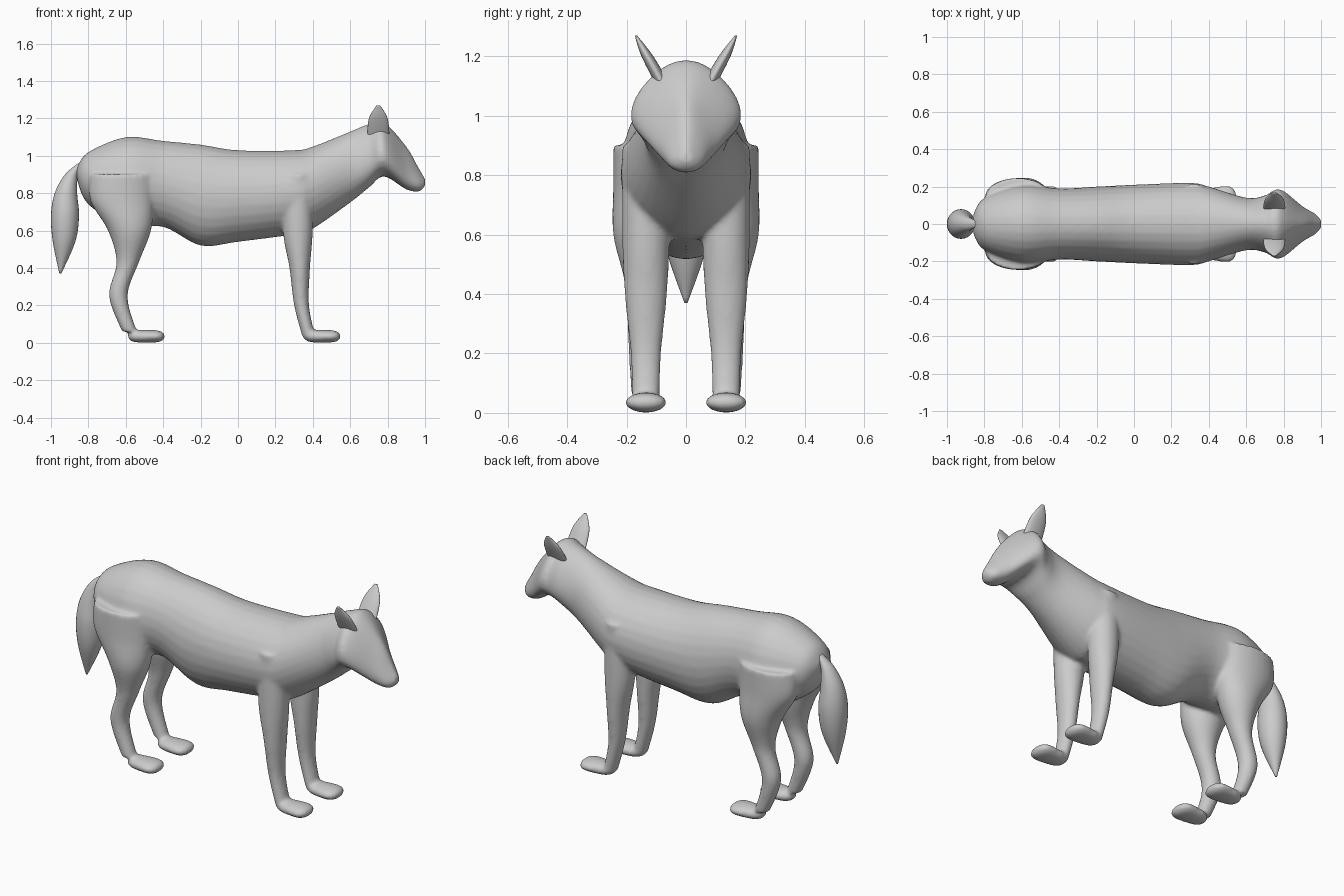
import bpy, bmesh, math
from mathutils import Vector

cube = bpy.data.objects.get("Cube")
if cube:
    bpy.data.objects.remove(cube)

grey = bpy.data.materials.new("plain grey")
grey.use_nodes = True
colour = (0.6, 0.6, 0.6, 1)
grey.diffuse_color = colour
grey.node_tree.nodes["Principled BSDF"].inputs["Base Color"].default_value = colour


def smooth_rows(rows, steps=6):
    """Pass a smooth spline through rows of ring parameters."""
    out = []
    last = len(rows) - 1
    for i in range(last):
        before, start, end, after = (rows[min(max(i + k, 0), last)] for k in (-1, 0, 1, 2))
        for step in range(steps):
            t = step / steps
            row = []
            for a, b, c, d in zip(before, start, end, after):
                linear = (c - a) * t
                square = (2 * a - 5 * b + 4 * c - d) * t * t
                cubic = (3 * b - a - 3 * c + d) * t ** 3
                row.append(b + (linear + square + cubic) / 2)
            out.append(row)
    return out + [rows[last]]


def loft(bm, rows, sides=28):
    """Skin rings given as centre x y z, half length, half height, half width, egg."""
    rings = []
    for x, y, z, length, height, width, egg in rows:
        ring = []
        for k in range(sides):
            angle = math.tau * k / sides
            c, s = math.cos(angle), math.sin(angle)
            offset = Vector((length * c, width * s * (1 - egg * c), height * c))
            ring.append(bm.verts.new(Vector((x, y, z)) + offset))
        rings.append(ring)
    for upper, lower in zip(rings, rings[1:]):
        for k in range(sides):
            n = (k + 1) % sides
            bm.faces.new((upper[k], upper[n], lower[n], lower[k]))
    bm.faces.new(rings[0])
    bm.faces.new(rings[-1])


def limb(bm, rows, flatness, widest, y=0, side=1, lean=0):
    """Level rings along a limb, each given as centre x, height z and depth."""
    loft(bm, smooth_rows([
        (x, side * (y + lean * z), z, depth / 2, 0, min(widest, flatness * depth), 0)
        for x, z, depth in rows]))


def paw(bm, x, y):
    """Flat rounded pad, broader at the toes."""
    rows = []
    for k in range(-9, 10):
        u = math.sin(k / 6.2)
        bulge = math.sqrt(1 - u ** 4)
        rows.append((x + u / 10, y, 0.035, 0, bulge * 0.034, bulge * (0.065 + u / 70), 0))
    loft(bm, rows)


def finish(name, bm, blend=False):
    bmesh.ops.recalc_face_normals(bm, faces=bm.faces[:])
    mesh = bpy.data.meshes.new(name)
    bm.to_mesh(mesh)
    bm.free()
    mesh.materials.append(grey)
    mesh.shade_smooth()
    obj = bpy.data.objects.new(name, mesh)
    bpy.context.collection.objects.link(obj)
    if blend:
        remesh = obj.modifiers.new("blend", "REMESH")
        remesh.mode = "VOXEL"
        remesh.voxel_size = 0.01
        remesh.use_smooth_shade = True
        relax = obj.modifiers.new("relax", "SMOOTH")
        relax.iterations = 8


# Torso, neck and head: x, top, bottom, half width
trunk = [
    (-.86, .94, .87, .05), (-.8, 1.02, .74, .14), (-.6, 1.1, .62, .21),
    (-.4, 1.08, .62, .19), (-.2, 1.06, .52, .2), (0, 1.03, .54, .21),
    (.3, 1.03, .58, .22), (.4, 1.05, .61, .2), (.6, 1.13, .75, .14),
    (.7, 1.17, .83, .15), (.78, 1.18, .89, .18), (.9, 1.05, .82, .09),
    (.97, .93, .81, .05), (1, .88, .84, .02),
]
# Limbs: centre x, height z, depth
hind_leg = [(-.62, .9, .34), (-.62, .76, .34), (-.58, .6, .23),
            (-.59, .43, .12), (-.64, .25, .1), (-.58, .06, .08)]
front_leg = [(.32, .9, .16), (.32, .6, .16), (.33, .4, .11), (.34, .2, .08), (.38, .03, .07)]
tail = [(-.84, .96, .03), (-.89, .9, .07), (-.92, .8, .12),
        (-.925, .68, .15), (-.93, .54, .12), (-.95, .37, .01)]
ear = [(.75, 1.1, .12), (.75, 1.2, .1), (.75, 1.27, .02)]

# Body with the legs and paws blended in
bm = bmesh.new()
loft(bm, smooth_rows([
    (x, 0, (top + low) / 2, 0, (top - low) / 2, width, max(0, x - 0.5))
    for x, top, low, width in trunk]))
for side in (-1, 1):
    limb(bm, hind_leg, 0.5, 0.1, 0.145, side)
    limb(bm, front_leg, 0.65, 0.08, 0.135, side)
    for x in (-.49, .45):
        paw(bm, x, side * 0.135)
finish("body", bm, blend=True)

# Drooping tail
bm = bmesh.new()
limb(bm, tail, 0.53, 1)
finish("tail", bm)

# Flat ears leaning outward
for side, name in ((1, "left_ear"), (-1, "right_ear")):
    bm = bmesh.new()
    limb(bm, ear, 0.2, 1, -0.53, side, 0.55)
    finish(name, bm)
